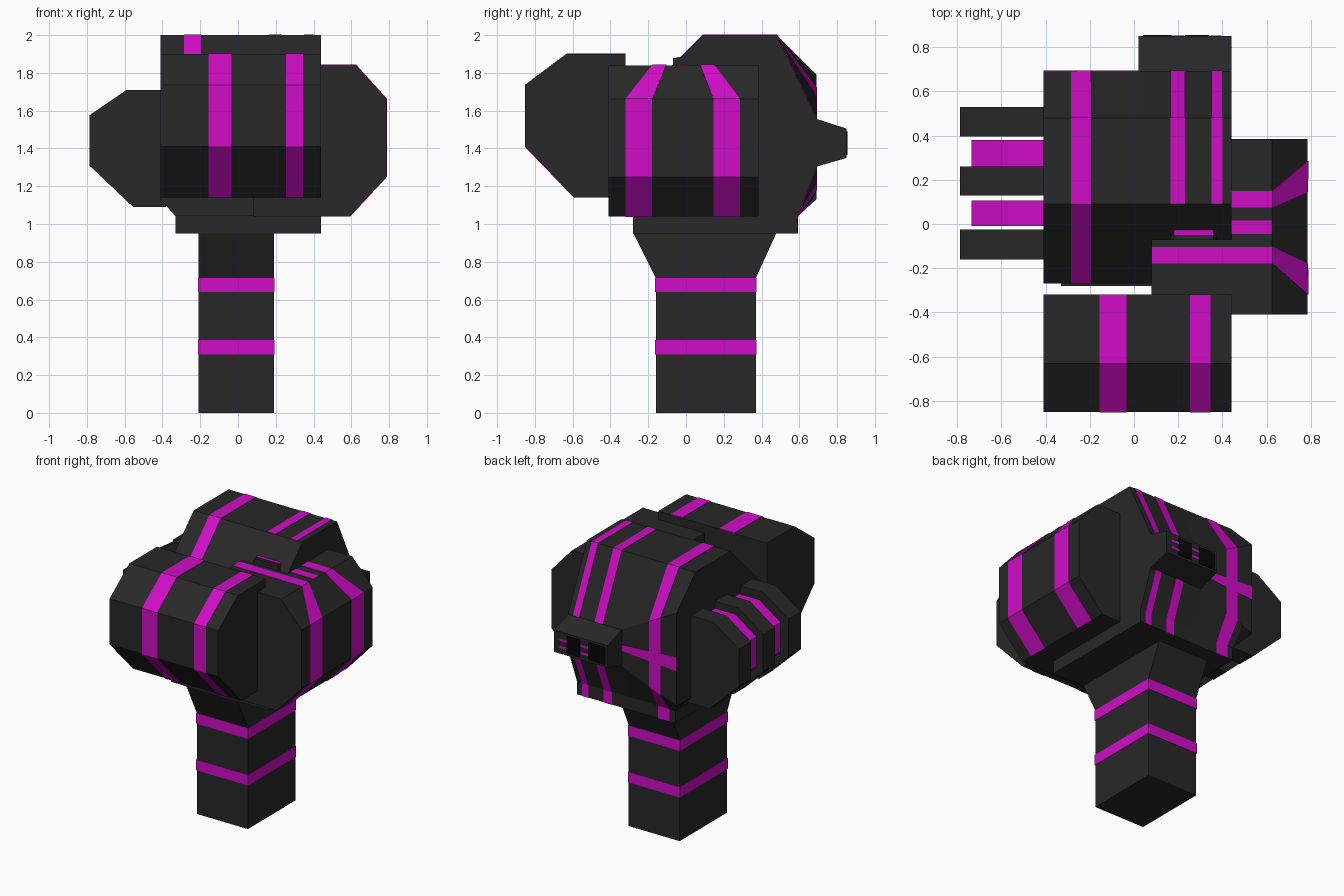
import bpy, bmesh
from mathutils import Vector

if "Cube" in bpy.data.objects:
    bpy.data.objects.remove(bpy.data.objects["Cube"])


def material(name, rgb):
    m = bpy.data.materials.new(name)
    m.diffuse_color = (*rgb, 1)
    m.use_nodes = True
    m.node_tree.nodes["Principled BSDF"].inputs["Base Color"].default_value = m.diffuse_color
    return m


DARK = material("dark_panel", (0.021, 0.021, 0.021))
GLOW = material("magenta_stripe", (0.63, 0.004, 0.57))
BLACK = material("black_glass", (0.002, 0.002, 0.002))


def finish(name, bm, mat):
    bmesh.ops.recalc_face_normals(bm, faces=bm.faces)
    me = bpy.data.meshes.new(name)
    bm.to_mesh(me)
    bm.free()
    me.materials.append(mat)
    ob = bpy.data.objects.new(name, me)
    bpy.context.collection.objects.link(ob)
    return ob


def loft(name, rings, mat=DARK):
    """Skin a list of equal-length rings and cap both ends."""
    bm = bmesh.new()
    vs = [[bm.verts.new(p) for p in r] for r in rings]
    n = len(vs[0])
    for a, b in zip(vs, vs[1:]):
        for i in range(n):
            j = (i + 1) % n
            bm.faces.new((a[i], a[j], b[j], b[i]))
    bm.faces.new(vs[0])
    bm.faces.new(vs[-1])
    return finish(name, bm, mat)


def prism_x(name, yz, x0, x1, mat=DARK):
    return loft(name, [[(x, y, z) for y, z in yz] for x in (x0, x1)], mat)


def prism_y(name, xz, y0, y1, mat=DARK):
    return loft(name, [[(x, y, z) for x, z in xz] for y in (y0, y1)], mat)


def box(name, x, y, z, mat=DARK):
    return prism_x(name, [(y[0], z[0]), (y[1], z[0]), (y[1], z[1]), (y[0], z[1])], x[0], x[1], mat)


def band(name, pairs):
    """Thin stripe following pairs of edge points on a surface."""
    bm = bmesh.new()
    vs = [[bm.verts.new(p) for p in pr] for pr in pairs]
    for a, b in zip(vs, vs[1:]):
        bm.faces.new((a[0], a[1], b[1], b[0]))
    ob = finish(name, bm, GLOW)
    s = ob.modifiers.new("thickness", "SOLIDIFY")
    s.thickness, s.offset = 0.007, 0


def band_x(name, x0, x1, yz):
    band(name, [((x0, y, z), (x1, y, z)) for y, z in yz])


# Trunk with flared top and two rings
box("trunk", (-0.21, 0.19), (-0.16, 0.37), (0, 0.715))
prism_x("trunk_flare", [(-0.16, 0.715), (0.37, 0.715), (0.48, 0.955), (-0.28, 0.955)], -0.21, 0.19)
for i, (z0, z1) in enumerate([(0.31, 0.385), (0.64, 0.715)]):
    box(f"trunk_ring_{i}", (-0.213, 0.193), (-0.163, 0.373), (z0, z1), GLOW)

# Main body: the rear face narrows from the left side to the rear box
def rear(x):
    t = min(max((x + 0.41) / 0.43, 0), 1)
    return 1.79 - 0.23 * t, 1.13 + 0.17 * t


def body_ring(x, b):
    hi, lo = rear(x)
    yz = [(-0.27, b), (-0.27, 1.64), (0.09, 2), (0.48, 2), (0.69, hi), (0.69, lo), (0.59, b)]
    return [(x, y, z) for y, z in yz]


loft("main_body", [body_ring(x, 1.13 if x < -0.4 else 1.04)
                   for x in (-0.41, -0.33, -0.285, -0.195, 0.02, 0.44)])
box("body_base", (-0.33, 0.44), (-0.28, 0.59), (0.95, 1.045))

# Body stripes
for i, (x0, x1) in enumerate([(-0.285, -0.195), (0.165, 0.23), (0.35, 0.40)]):
    rows = [[(x, 0.09, 2), (x, 0.48, 2), (x, 0.69, rear(x)[0]), (x, 0.69, rear(x)[1]),
             (x, 0.59, 1.04), (x, 0.59, 0.95)] for x in (x0, x1)]
    if i == 0:
        for r, x in zip(rows, (x0, x1)):
            r.insert(0, (x, -0.27, 1.64))
    band(f"body_stripe_{i}", list(zip(*rows)))
band("rear_cross_stripe", [((-0.41, 0.69, 1.38), (-0.41, 0.69, 1.48)),
                           ((0.02, 0.69, 1.41), (0.02, 0.69, 1.45))])

# Rear box with strips and dark windows
prism_x("rear_box", [(0.68, 1.30), (0.85, 1.35), (0.85, 1.505), (0.68, 1.56)], 0.02, 0.44)
for i, z in enumerate((1.40, 1.45)):
    box(f"rear_strip_{i}", (0.17, 0.395), (0.84, 0.852), (z - 0.009, z + 0.009), GLOW)
for i, (x0, x1) in enumerate([(0.04, 0.17), (0.23, 0.34)]):
    box(f"rear_window_{i}", (x0, x1), (0.84, 0.854), (1.365, 1.49), BLACK)

# Front pod
FRONT = [(-0.32, 1.90), (-0.63, 1.90), (-0.85, 1.735), (-0.85, 1.41), (-0.59, 1.14), (-0.32, 1.14)]
prism_x("front_pod", FRONT, -0.41, 0.44)
for i, (x0, x1) in enumerate([(-0.155, -0.035), (0.253, 0.345)]):
    band_x(f"front_pod_stripe_{i}", x0, x1, FRONT[:5])

# Right pod
prism_y("right_pod", [(0.08, 1.84), (0.625, 1.84), (0.785, 1.663), (0.785, 1.25),
                      (0.59, 1.04), (0.08, 1.04)], -0.41, 0.385)
for i, (t0, t1, s0, s1, x) in enumerate([(-0.178, -0.103, -0.32, -0.18, 0.08),
                                         (0.075, 0.15, 0.145, 0.285, 0.44)]):
    band(f"right_pod_stripe_{i}", [((px, a, z), (px, b, z)) for px, z, a, b in [
        (x, 1.84, t0, t1), (0.625, 1.84, t0, t1), (0.785, 1.663, s0, s1),
        (0.785, 1.25, s0, s1), (0.59, 1.04, s0, s1)]])
band("right_pod_middle_stripe", [((x, -0.045, 1.84), (x, 0.015, 1.84)) for x in (0.38, 0.625)])

# Small ridge where the right pod meets the body slope
prism_y("pod_ridge", [(0.16, 1.835), (0.18, 1.88), (0.36, 1.88), (0.38, 1.835)], -0.07, 0.0)
box("pod_ridge_stripe", (0.18, 0.36), (-0.05, 0.0), (1.87, 1.883), GLOW)

# Left ribs and the magenta cores between them
RIB = [(-0.39, 1.71), (-0.59, 1.71), (-0.787, 1.575), (-0.787, 1.31), (-0.555, 1.09), (-0.38, 1.09)]
CORE = [(-0.39, 1.66), (-0.57, 1.66), (-0.735, 1.545), (-0.735, 1.335), (-0.535, 1.14), (-0.39, 1.14)]
for i, (y0, y1) in enumerate([(-0.16, -0.025), (0.13, 0.26), (0.395, 0.53)]):
    prism_y(f"left_rib_{i}", RIB, y0, y1)
for i, (y0, y1) in enumerate([(-0.01, 0.107), (0.26, 0.38)]):
    prism_y(f"left_core_{i}", CORE, y0, y1, GLOW)
